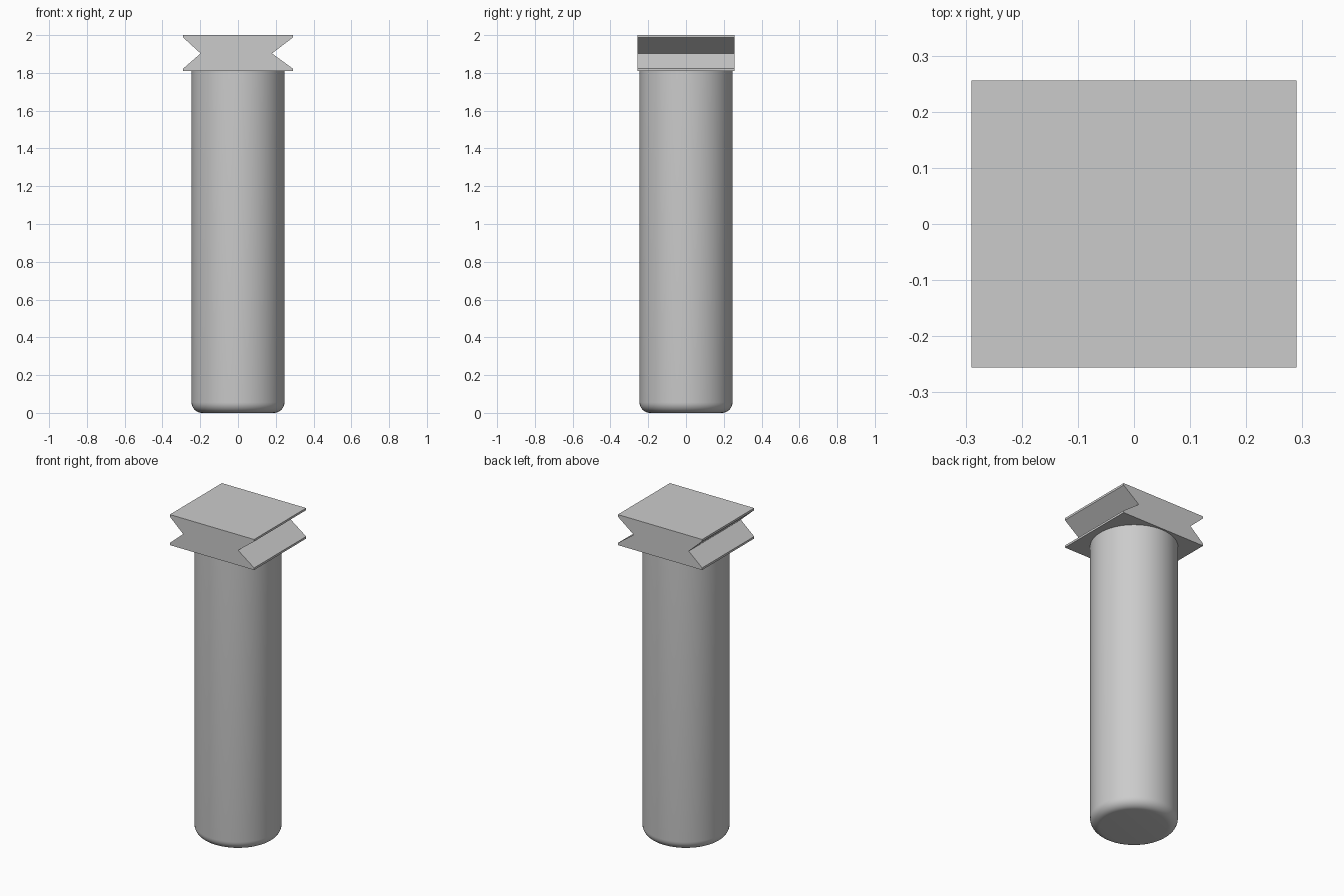
import bpy
import bmesh
import math
from mathutils import Matrix, Vector

if "Cube" in bpy.data.objects:
    bpy.data.objects.remove(bpy.data.objects["Cube"], do_unlink=True)

# Single plain grey
grey = bpy.data.materials.new("light_grey")
grey.use_nodes = True
colour = (0.6, 0.6, 0.6, 1)
grey.diffuse_color = colour
grey.node_tree.nodes["Principled BSDF"].inputs["Base Color"].default_value = colour


def finish(name, bm):
    bmesh.ops.recalc_face_normals(bm, faces=bm.faces)
    mesh = bpy.data.meshes.new(name)
    bm.to_mesh(mesh)
    bm.free()
    mesh.materials.append(grey)
    obj = bpy.data.objects.new(name, mesh)
    bpy.context.collection.objects.link(obj)
    return obj


HEAD_BASE, TOP, MID = 1.81, 2.0, 1.903
RADIUS, ROUND = 0.246, 0.056

# Round shaft with a rounded lower rim, spun from a half profile
profile = [(0, 0)]
for i in range(9):
    a = math.radians(90 * i / 8)
    profile.append((RADIUS - ROUND + ROUND * math.sin(a), ROUND - ROUND * math.cos(a)))
profile += [(RADIUS, HEAD_BASE), (0, HEAD_BASE)]
bm = bmesh.new()
verts = [bm.verts.new((r, 0, z)) for r, z in profile]
edges = [bm.edges.new(pair) for pair in zip(verts, verts[1:])]
bmesh.ops.spin(bm, geom=verts + edges, axis=(0, 0, 1), cent=(0, 0, 0),
               angle=math.tau, steps=64, use_duplicate=False)
bmesh.ops.remove_doubles(bm, verts=bm.verts, dist=0.0001)
shaft = finish("shaft", bm)
bpy.context.view_layer.objects.active = shaft
shaft.select_set(True)
bpy.ops.object.shade_smooth_by_angle(angle=math.radians(35))

# Head block with a V groove along each side, extruded front to back
HALF_X, HALF_Y, LIP = 0.29, 0.256, 0.013
outline = [(-HALF_X, HEAD_BASE), (HALF_X, HEAD_BASE), (HALF_X, HEAD_BASE + LIP),
           (0.18, MID), (HALF_X, TOP - LIP), (HALF_X, TOP),
           (-HALF_X, TOP), (-HALF_X, TOP - LIP), (-0.198, MID),
           (-HALF_X, HEAD_BASE + LIP)]
bm = bmesh.new()
face = bm.faces.new([bm.verts.new((x, -HALF_Y, z)) for x, z in outline])
result = bmesh.ops.extrude_face_region(bm, geom=[face])
moved = [g for g in result["geom"] if isinstance(g, bmesh.types.BMVert)]
bmesh.ops.translate(bm, verts=moved, vec=(0, 2 * HALF_Y, 0))
finish("grooved_head", bm)
